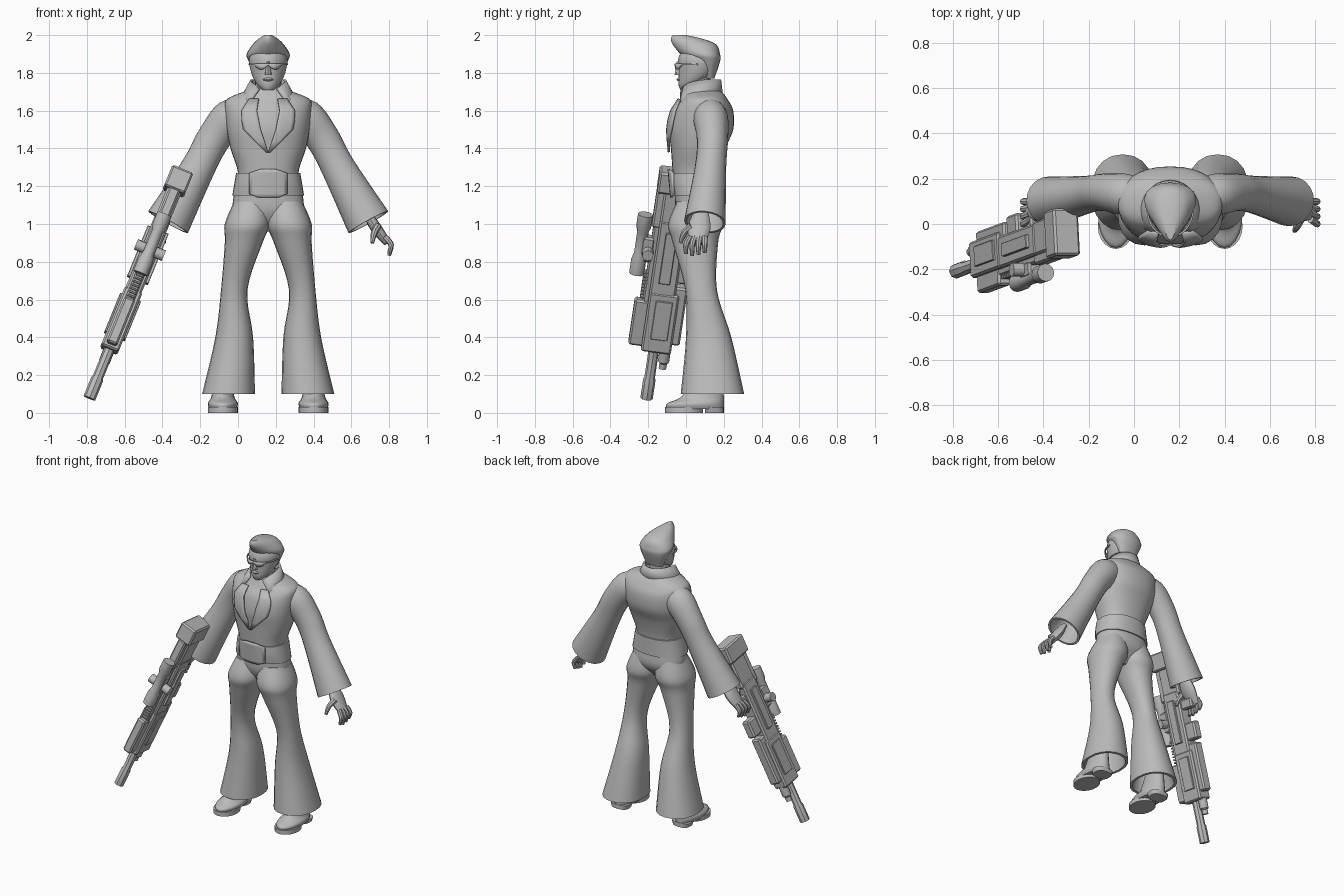
import bpy, bmesh, math
from mathutils import Vector, Matrix

default_cube = bpy.data.objects.get("Cube")
if default_cube:
    bpy.data.objects.remove(default_cube)

grey = bpy.data.materials.new("plain_grey")
grey.use_nodes = True
grey.diffuse_color = (.5, .5, .5, 1)
grey.node_tree.nodes["Principled BSDF"].inputs["Base Color"].default_value = grey.diffuse_color

CENTRE = .16  # centre plane of the figure
SIDES = {"left": 1, "right": -1}


def finish(name, bm, angle=40):
    bmesh.ops.recalc_face_normals(bm, faces=bm.faces)
    mesh = bpy.data.meshes.new(name)
    bm.to_mesh(mesh)
    bm.free()
    mesh.materials.append(grey)
    obj = bpy.data.objects.new(name, mesh)
    bpy.context.collection.objects.link(obj)
    bpy.ops.object.select_all(action='DESELECT')
    obj.select_set(True)
    bpy.context.view_layer.objects.active = obj
    bpy.ops.object.shade_smooth_by_angle(angle=math.radians(angle))
    return obj


def blend(a, b, c, d, t):
    """Smooth curve through b and c."""
    return (b * 2 + (c - a) * t + (a * 2 - b * 5 + c * 4 - d) * t**2 + (b * 3 - a - c * 3 + d) * t**3) / 2


def resample(rings, steps):
    padded = [rings[0], *rings, rings[-1]]
    result = []
    for four in zip(padded, padded[1:], padded[2:], padded[3:]):
        for k in range(steps):
            result.append([blend(*vectors, k / steps) for vectors in zip(*four)])
    return result + [rings[-1]]


def loft(name, rings, sides=20, power=2, egg=0, steps=5, hem=False):
    """Skin rings of (centre, half axis, half axis); egg narrows the front, hem hollows the end."""
    rings = resample(rings, steps)
    if hem:
        centre, across, deep = rings[-1]
        inside = centre.lerp(rings[-steps][0], .8)
        rings += [(centre, across * .88, deep * .88), (inside, across * .6, deep * .6)]
    bm = bmesh.new()
    loops = []
    for centre, across, deep in rings:
        loop = []
        for i in range(sides):
            turn = math.tau * i / sides
            u, v = (math.copysign(abs(k) ** (2 / power), k) for k in (math.cos(turn), math.sin(turn)))
            loop.append(bm.verts.new(centre + across * u * (1 + egg * v) + deep * v))
        loops.append(loop)
    for low, high in zip(loops, loops[1:]):
        for i in range(sides):
            bm.faces.new((low[i - 1], low[i], high[i], high[i - 1]))
    bm.faces.new(loops[0])
    bm.faces.new(loops[-1])
    return finish(name, bm)


def level(x, *rows):
    """Horizontal rings from (height, front, back, half width)."""
    return [(Vector((x, (front + back) / 2, z)), Vector((half, 0, 0)), Vector((0, (back - front) / 2, 0)))
            for z, front, back, half in rows]


def limb(side, depth, *rows):
    """Rings square to a path of (x, y, z, radius), with x counted from the centre plane."""
    points = [Vector((CENTRE + side * x, y, z)) for x, y, z, radius in rows]
    ends = zip([points[0], *points], [*points[1:], points[-1]])
    rings = []
    for point, (before, after), row in zip(points, ends, rows):
        along = (after - before).normalized()
        deep = Vector((0, 1, 0)).cross(along).cross(along).normalized()
        rings.append((point, along.cross(deep) * row[-1], deep * row[-1] * -depth))
    return rings


def sheet(name, rows, thickness=.012):
    """Thin skin over rows of points, mirrored over the centre plane."""
    bm = bmesh.new()
    for side in SIDES.values():
        grid = [[bm.verts.new((CENTRE + side * x, y, z)) for x, y, z in row] for row in rows]
        for low, high in zip(grid, grid[1:]):
            for quad in zip(low, low[1:], high[1:], high):
                bm.faces.new(quad)
    bmesh.ops.remove_doubles(bm, verts=bm.verts, dist=.001)
    solid = finish(name, bm).modifiers.new("thickness", 'SOLIDIFY')
    solid.thickness = thickness
    solid.offset = 0


# Jacket torso, hips and belt
torso = loft("jacket_torso", level(
    CENTRE, (.96, .01, .1, .07), (1.06, -.05, .18, .18), (1.17, -.06, .18, .18), (1.27, -.07, .18, .16),
    (1.4, -.08, .21, .2), (1.5, -.09, .25, .22), (1.6, -.07, .25, .23), (1.66, -.03, .22, .22),
    (1.7, -.01, .19, .13), (1.72, 0, .16, .07)), sides=32, power=2.3)
loft("belt", level(CENTRE, (1.15, -.07, .19, .19), (1.21, -.08, .19, .18), (1.27, -.08, .19, .17)),
     sides=32, power=2.3)
bpy.context.view_layer.update()


def on_chest(x, z, lift):
    """Point just in front of the torso."""
    spot = torso.ray_cast((CENTRE + x, -1, z), (0, 1, 0))[1]
    return x, spot.y - lift, z


def chest_plate(name, lift, *rows):
    sheet(name, [[on_chest(inner + (outer - inner) * i / 5, z, lift) for i in range(6)]
                 for z, inner, outer in rows])


chest_plate("lapels", .012, (1.66, .05, .1), (1.6, .06, .14), (1.55, .05, .14), (1.5, .04, .13),
            (1.44, .02, .07), (1.38, 0, .01))
chest_plate("belt_buckle", .02, (1.29, 0, .04), (1.27, 0, .1), (1.16, 0, .1), (1.14, 0, .05))

# Tall collar that spreads into points at the front
collar = []
for i in range(11):
    t = i / 10
    across, back = math.sin(t * 2.6), math.cos(t * 2.6)
    top = Vector((across * .09, .07 + back * .11, 1.765 - t**4 * .05))
    low = Vector((across * .13 + t**3 * .06, .07 + back * .12, 1.68 - t**3 * .08))
    collar.append((top, top.lerp(low, .5), low))
sheet("collar", collar)

# Neck, head and swept-up hair
loft("neck", level(CENTRE, (1.6, -.02, .13, .07), (1.79, .02, .13, .07)))
loft("head", level(CENTRE, (1.71, -.03, .02, .03), (1.74, -.04, .08, .06), (1.8, -.04, .15, .09),
                   (1.88, -.04, .17, .1), (1.95, 0, .12, .06)), egg=.1)
loft("hair", level(CENTRE, (1.77, .09, .15, .06), (1.86, .02, .18, .1), (1.9, -.03, .18, .11),
                   (1.95, -.07, .16, .08), (1.98, -.08, .09, .05), (2, -.07, 0, .02)), egg=.28)
loft("nose", level(CENTRE, (1.79, -.06, 0, .02), (1.86, -.05, 0, .01)), sides=8)
loft("lips", level(CENTRE, (1.755, -.04, 0, .02), (1.765, -.05, 0, .03), (1.775, -.04, 0, .02)), sides=12)

# Wrap-round sunglasses: a bridge, a rounded lens and an arm on each side
glasses = []
for i in range(17):
    turn = i * .1
    lens = max(0, math.sin(turn * 4)) if turn < .8 else 0
    x, y = math.sin(turn) * .1, .06 - math.cos(turn) * .116
    glasses.append(((x, y, 1.85), (x, y, 1.842 - lens * .025)))
sheet("sunglasses", glasses, .008)

for word, side in SIDES.items():
    # Sleeve and flared trouser leg
    loft(word + "_sleeve", limb(side, .92, (.08, .11, 1.6, .08), (.2, .13, 1.56, .1), (.29, .14, 1.45, .09),
                                (.37, .13, 1.3, .09), (.53, .1, 1.01, .12)), hem=True)
    leg = [(Vector((CENTRE + side * x, y, z)), Vector((half, 0, 0)), Vector((0, half * 1.2, 0)))
           for x, y, z, half in ((.09, .06, 1.12, .09), (.11, .05, 1, .12), (.13, .05, .9, .1),
                                 (.18, .08, .65, .07), (.18, .12, .4, .1), (.21, .14, .1, .14))]
    loft(word + "_trouser_leg", leg, power=2.2, hem=True)

    # Shoe, sole and heel
    foot = CENTRE + side * .24
    loft(word + "_shoe", level(foot, (.02, -.1, .2, .07), (.05, -.1, .2, .08), (.09, -.02, .2, .06),
                               (.2, .04, .19, .05)))
    loft(word + "_sole", level(foot, (0, -.11, .09, .08), (.03, -.11, .09, .08)))
    loft(word + "_heel", level(foot, (0, .1, .2, .06), (.03, .1, .2, .07)), power=3)

    # Hand with four fingers and a thumb
    loft(word + "_palm", limb(side, 2, (.52, .08, 1.06, .02), (.57, .07, .98, .03), (.63, .06, .9, .02)), sides=12)
    for finger in range(4):
        y = finger * .033
        loft(f"{word}_finger_{finger + 1}", limb(side, 1, (.62, .02 + y * .8, .93, .016), (.65, y, .89, .015),
                                                 (.64, y, .83 + abs(finger - 1.2) * .01, .01)), sides=8)
    loft(word + "_thumb", limb(side, 1, (.58, .03, .99, .02), (.56, -.01, .95, .017), (.55, -.03, .9, .01)), sides=8)

# Rifle frame: butt to muzzle, with the sight facing forward
BUTT, MUZZLE = Vector((-.3, -.03, 1.27)), Vector((-.79, -.21, .07))
ALONG = (MUZZLE - BUTT).normalized()
UP = ALONG.cross(Vector((0, -1, 0)).cross(ALONG)).normalized()
ACROSS = UP.cross(ALONG)


def on_rifle(along, up, across=0):
    return BUTT + ALONG * along + UP * up + ACROSS * across


def block(name, start, end, low, high, half, across=0, chamfer=.01):
    bm = bmesh.new()
    bmesh.ops.create_cube(bm, size=1)
    frame = Matrix((ACROSS * half * 2, UP * (high - low), ALONG * (end - start))).transposed().to_4x4()
    frame.translation = on_rifle((start + end) / 2, (low + high) / 2, across)
    bmesh.ops.transform(bm, verts=bm.verts, matrix=frame)
    bmesh.ops.bevel(bm, geom=bm.edges[:], offset=chamfer, segments=1, affect='EDGES')
    finish(name, bm, angle=20)


def rod(name, up, *stations, sides=12):
    loft(name, [(on_rifle(along, up), ACROSS * radius, UP * radius) for along, radius in stations],
         sides=sides, steps=1)


# Rifle body
block("rifle_butt", -.01, .11, -.1, .11, .06)
block("rifle_stock", .09, .3, -.08, .07, .04)
block("rifle_cheek_rest", .1, .32, .06, .11, .03)
block("rifle_receiver", .27, .72, -.07, .07, .045)
block("rifle_upper_rail", .3, .76, .06, .1, .025)
block("rifle_grip", .34, .41, -.16, -.05, .025)
block("rifle_magazine", .5, .62, -.15, -.05, .03)
block("rifle_handguard", .68, 1.02, -.09, .07, .05)
block("rifle_lower_guard", .64, .97, -.13, -.06, .035)
block("rifle_front_block", .74, 1, .06, .14, .03)
block("rifle_sight_mount", .38, .52, .08, .15, .03)
for word, side in SIDES.items():
    block(word + "_receiver_panel", .33, .62, -.03, .03, .01, side * .05, .003)
    block(word + "_guard_panel", .72, .94, -.06, .03, .01, side * .05, .003)
for tooth in range(8):
    start = .58 + tooth * .02
    block(f"rifle_rail_tooth_{tooth + 1}", start, start + .01, .09, .115, .02, chamfer=.002)

# Sight, its side knobs and the barrels
rod("rifle_scope", .15, (.26, .04), (.33, .04), (.36, .03), (.48, .03), (.52, .04), (.6, .04))
loft("rifle_scope_knobs", [(on_rifle(.46, .11, across), ALONG * .03, UP * .03) for across in (-.08, .08)],
     sides=10, steps=1)
rod("rifle_barrel", 0, (.95, .028), (1.18, .028), (1.19, .033), (1.3, .033), sides=8)
rod("rifle_gas_tube", -.06, (.9, .03), (1.08, .03), (1.09, .02), (1.12, .02))
